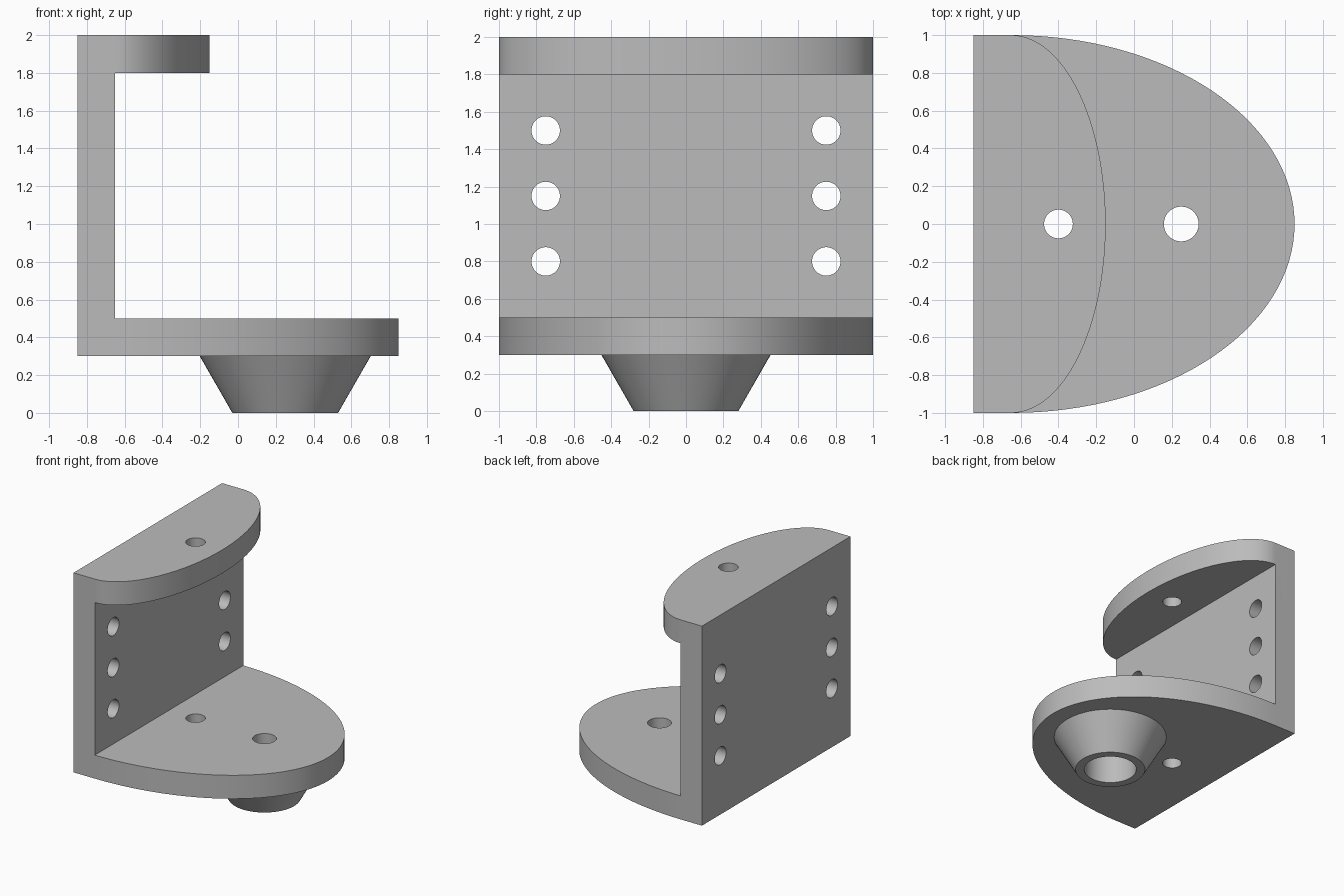
import bpy, bmesh, math
from mathutils import Matrix

if "Cube" in bpy.data.objects:
    bpy.data.objects.remove(bpy.data.objects["Cube"], do_unlink=True)

grey = bpy.data.materials.new("plain grey")
grey.use_nodes = True
COLOR = (0.5, 0.5, 0.5, 1)
grey.diffuse_color = COLOR
grey.node_tree.nodes["Principled BSDF"].inputs["Base Color"].default_value = COLOR

BACK, WALL = -0.85, -0.65      # outer and inner face of the upright wall
THICK = 0.2


def finish(name, bm):
    bmesh.ops.recalc_face_normals(bm, faces=bm.faces)
    mesh = bpy.data.meshes.new(name)
    bm.to_mesh(mesh)
    bm.free()
    mesh.materials.append(grey)
    obj = bpy.data.objects.new(name, mesh)
    bpy.context.collection.objects.link(obj)
    return obj


def prism(name, outline, z0, z1):
    bm = bmesh.new()
    face = bm.faces.new([bm.verts.new((x, y, z0)) for x, y in outline])
    top = bmesh.ops.extrude_face_region(bm, geom=[face])["geom"]
    verts = [v for v in top if isinstance(v, bmesh.types.BMVert)]
    bmesh.ops.translate(bm, verts=verts, vec=(0, 0, z1 - z0))
    return finish(name, bm)


def half_ellipse(reach, steps=64):
    angles = [math.pi * (i / steps - 0.5) for i in range(steps + 1)]
    curve = [(WALL + reach * math.cos(a), math.sin(a)) for a in angles]
    return [(BACK, -1)] + curve + [(BACK, 1)]


def cone(name, x, y, z, r1, r2, depth, axis="Z"):
    bm = bmesh.new()
    turn = Matrix.Rotation(math.pi / 2, 4, "Y") if axis == "X" else Matrix()
    bmesh.ops.create_cone(bm, cap_ends=True, segments=64, radius1=r1, radius2=r2,
                          depth=depth, matrix=Matrix.Translation((x, y, z)) @ turn)
    return finish(name, bm)


def boolean(target, tool, operation):
    mod = target.modifiers.new(operation.lower(), "BOOLEAN")
    mod.operation, mod.solver, mod.object = operation, "EXACT", tool
    bpy.context.view_layer.objects.active = target
    bpy.ops.object.modifier_apply(modifier=mod.name)
    bpy.data.objects.remove(tool, do_unlink=True)


# Bracket: upright wall joined to a long lower and a short upper shelf
bracket = prism("bracket", half_ellipse(1.5), 0.3, 2)
gap = prism("gap", [(WALL, -2), (2, -2), (2, 2), (WALL, 2)], 0.3 + THICK, 2 - THICK)
boolean(bracket, gap, "DIFFERENCE")
upper = prism("upper_outline", half_ellipse(0.5), 1, 3)
lower = prism("lower_outline", [(-2, -2), (2, -2), (2, 2), (-2, 2)], 0, 1)
boolean(upper, lower, "UNION")
boolean(bracket, upper, "INTERSECT")

# Tapered boss under the lower shelf
boss = cone("boss", 0.25, 0, 0.155, 0.28, 0.458, 0.31)
boolean(bracket, boss, "UNION")

# Bored socket in the boss, and the vertical holes
boolean(bracket, cone("socket", 0.25, 0, 0.1, 0.21, 0.21, 0.4), "DIFFERENCE")
boolean(bracket, cone("shelf_hole", 0.25, 0, 0.5, 0.092, 0.092, 0.6), "DIFFERENCE")
boolean(bracket, cone("pin_hole", -0.4, 0, 1.2, 0.076, 0.076, 3), "DIFFERENCE")

# Three mounting holes down each side of the wall
for y in (-0.75, 0.75):
    for z in (0.8, 1.15, 1.5):
        boolean(bracket, cone("mount_hole", -0.75, y, z, 0.076, 0.076, 0.6, "X"), "DIFFERENCE")

bpy.ops.object.select_all(action="DESELECT")
bracket.select_set(True)
bpy.context.view_layer.objects.active = bracket
bpy.ops.object.shade_smooth_by_angle(angle=math.radians(30))
